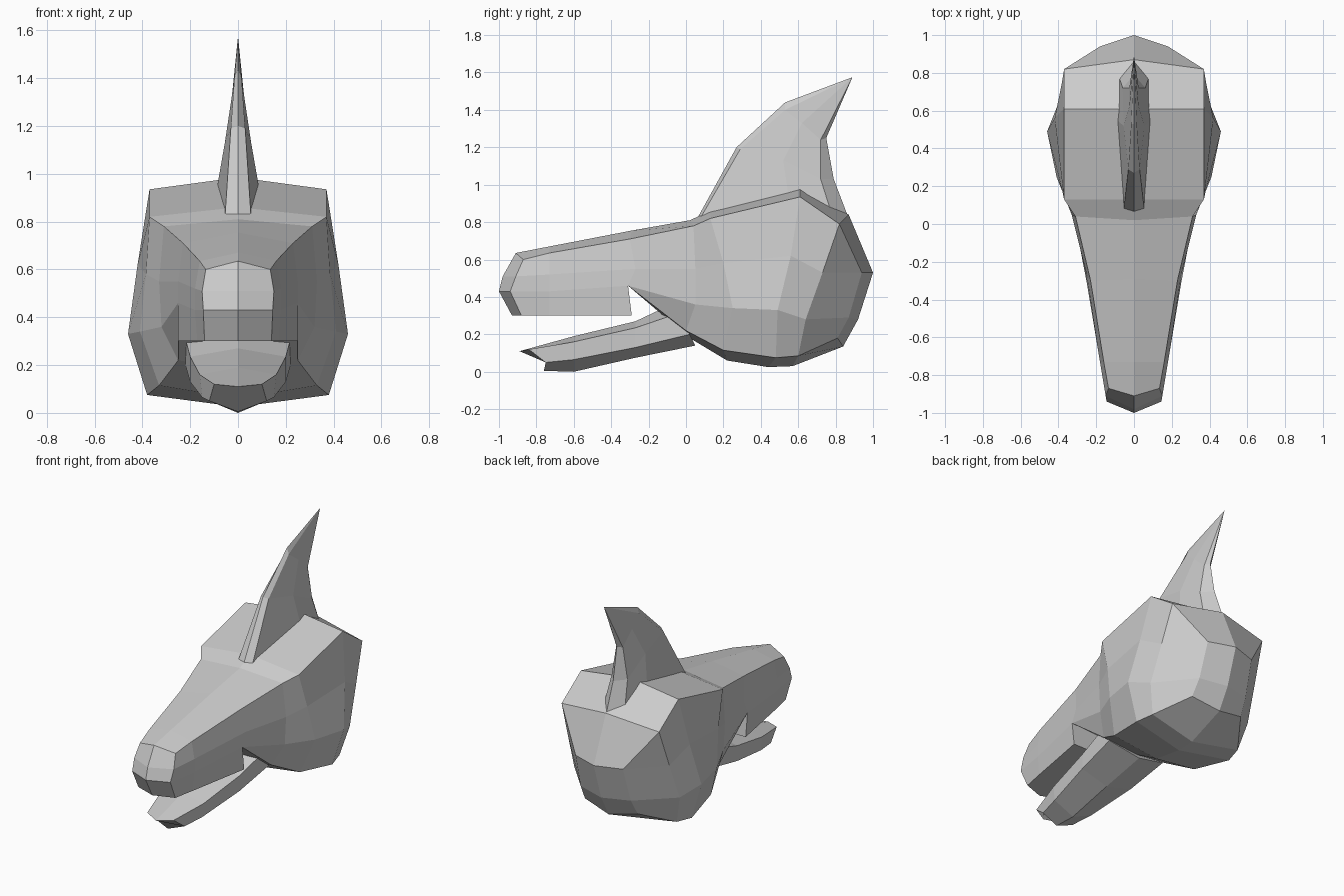
import bpy
import bmesh

default_cube = bpy.data.objects.get("Cube")
if default_cube:
    bpy.data.objects.remove(default_cube, do_unlink=True)

# Single matte grey
grey = bpy.data.materials.new("plain_grey")
grey.use_nodes = True
colour = (.6, .6, .6, 1)
grey.diffuse_color = colour
grey.node_tree.nodes["Principled BSDF"].inputs["Base Color"].default_value = colour


def loft(name, rings):
    """Skin half rings, mirror them across x and close the open ends.
    A point with two values lies on the centre line."""
    mesh_builder = bmesh.new()
    for side in (1, -1):
        rows = []
        for ring in rings:
            points = [p if len(p) == 3 else (0, *p) for p in ring]
            rows.append([mesh_builder.verts.new((side * x, y, z)) for x, y, z in points])
        for row, following in zip(rows, rows[1:]):
            for i in range(len(row) - 1):
                mesh_builder.faces.new((row[i], row[i + 1], following[i + 1], following[i]))
    bmesh.ops.remove_doubles(mesh_builder, verts=mesh_builder.verts, dist=.001)
    bmesh.ops.dissolve_degenerate(mesh_builder, edges=mesh_builder.edges, dist=.001)
    bmesh.ops.holes_fill(mesh_builder, edges=mesh_builder.edges, sides=0)
    bmesh.ops.recalc_face_normals(mesh_builder, faces=mesh_builder.faces)
    mesh = bpy.data.meshes.new(name)
    mesh_builder.to_mesh(mesh)
    mesh_builder.free()
    mesh.materials.append(grey)
    part = bpy.data.objects.new(name, mesh)
    bpy.context.collection.objects.link(part)
    return part


# Snout rings: top centre, top edge, upper side, lower side, bottom edge, bottom centre
nose_tip = [(-.91, .635), (-.91, .635), (-.98, .51), (-1, .43), (-.93, .3), (-.93, .3)]
nose = [(-.91, .635), (.135, -.87, .6), (.15, -.91, .51), (.145, -.94, .43),
        (.14, -.88, .3), (-.93, .3)]
bridge = [(-.73, .67), (.16, -.73, .635), (.18, -.73, .52), (.18, -.73, .43),
          (.17, -.73, .3), (-.73, .3)]
snout_end = [(-.29, .755), (.23, -.3, .71), (.25, -.27, .55), (.25, -.31, .46),
             (.25, -.29, .3), (-.29, .3)]
mouth_corner = snout_end[:4] + [(.245, -.31, .46), (-.31, .46)]

# Skull rings, in the same order
cheek_front = [(.02, .81), (.31, .04, .78), (.33, .05, .55), (.32, .05, .36),
               (.25, 0, .22), (.02, .18)]
brow = [(.13, .86), (.37, .13, .82), (.385, .2, .58), (.41, .25, .34),
        (.33, .2, .115), (.22, .06)]
crown = [(.61, .985), (.37, .61, .935), (.42, .56, .62), (.46, .49, .33),
         (.38, .48, .075), (.44, .025)]
skull_side = [(.87, .84), (.37, .82, .79), (.385, .73, .53), (.4, .64, .28),
              (.35, .6, .085), (.57, .03)]
skull_rear = skull_side[:2] + [(.18, .94, .53), (.19, .87, .29), (.2, .81, .18), (.84, .135)]
skull_back = [(.87, .84), (.87, .84), (1, .53), (.92, .28), (.84, .135), (.84, .135)]

loft("head", [nose_tip, nose, bridge, snout_end, mouth_corner,
              cheek_front, brow, crown, skull_side, skull_rear, skull_back])

# Lower jaw rings: top centre, top edge, side, bottom centre
jaw_tip = [(-.89, .11), (.1, -.84, .12), (.12, -.75, .05), (-.76, .005)]
jaw_front = [(-.6, .19), (.16, -.6, .16), (.15, -.6, .065), (-.6, 0)]
jaw_middle = [(-.27, .27), (.2, -.27, .235), (.2, -.27, .13), (-.27, .075)]
jaw_hinge = [(-.1, .35), (.22, -.05, .31), (.22, .02, .2), (.05, .14)]
loft("lower_jaw", [jaw_tip, jaw_front, jaw_middle, jaw_hinge])

# Swept crest rings: front centre, front edge, flank, rear edge, rear centre
crest_base = [(.06, .82), (.055, .07, .81), (.09, .55, .93), (.08, .78, .84), (.87, .82)]
crest_middle = [(.27, 1.2), (.03, .29, 1.19), (.055, .52, 1.13), (.06, .72, 1.03), (.79, 1.03)]
crest_top = [(.53, 1.44), (.015, .53, 1.4), (.025, .62, 1.33), (.025, .72, 1.24), (.75, 1.25)]
crest_point = [(.89, 1.575)] * len(crest_base)
loft("crest", [crest_base, crest_middle, crest_top, crest_point])
